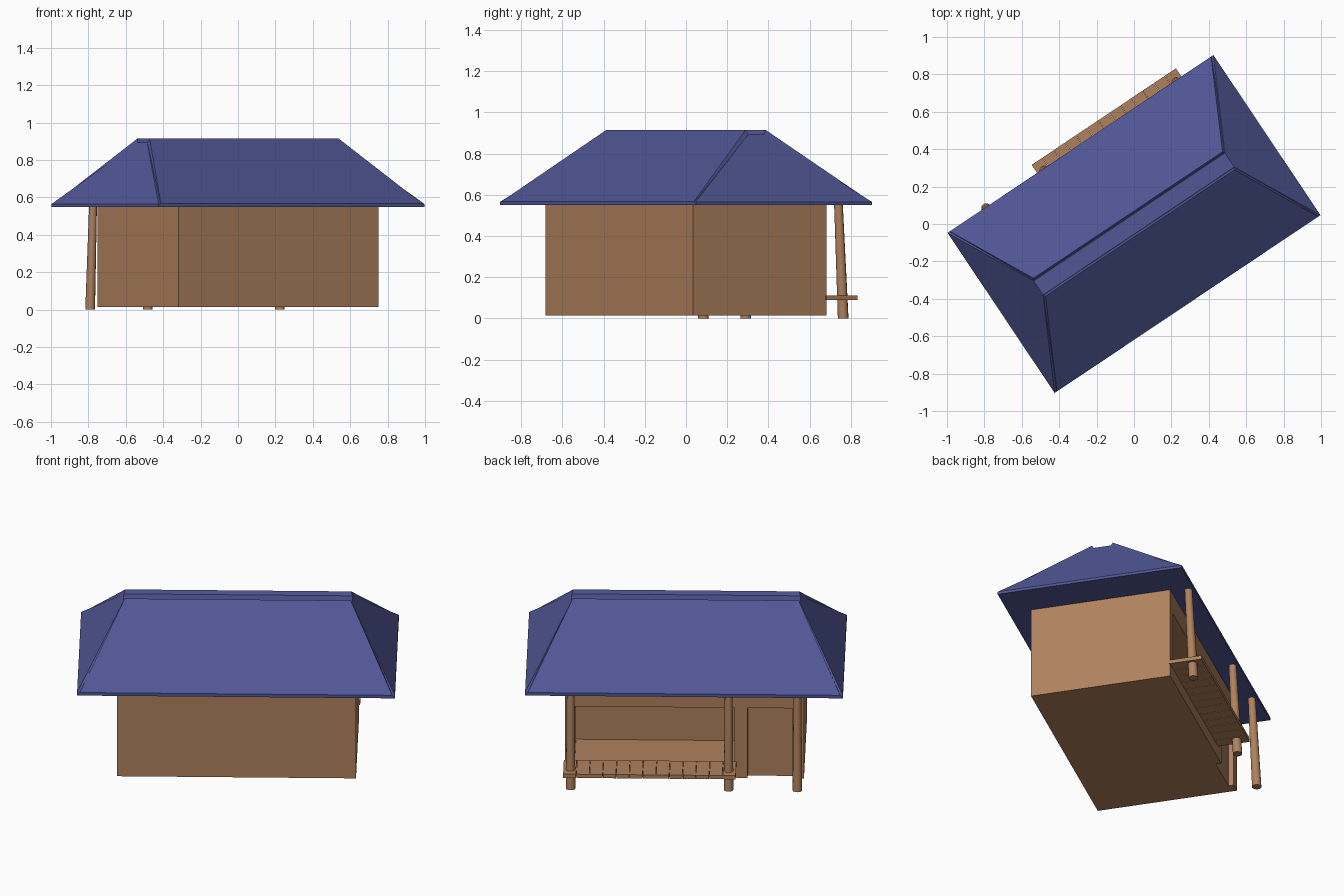
import bpy, bmesh, math
from mathutils import Matrix, Vector

if "Cube" in bpy.data.objects:
    bpy.data.objects.remove(bpy.data.objects["Cube"])

# The cottage is laid out along local u (long), v (porch side), then turned
TURN = Matrix.Rotation(math.atan2(0.95, 1.42), 4, 'Z')

def material(name, rgb):
    m = bpy.data.materials.new(name)
    m.diffuse_color = (*rgb, 1)
    m.use_nodes = True
    m.node_tree.nodes["Principled BSDF"].inputs["Base Color"].default_value = m.diffuse_color
    return m

WOOD = material("wood", (0.43, 0.22, 0.11))
BLUE = material("roof_blue", (0.08, 0.095, 0.30))

def finish(name, bm, mat):
    bmesh.ops.recalc_face_normals(bm, faces=bm.faces)
    bm.transform(TURN)
    me = bpy.data.meshes.new(name)
    bm.to_mesh(me)
    bm.free()
    ob = bpy.data.objects.new(name, me)
    bpy.context.collection.objects.link(ob)
    me.materials.append(mat)
    return ob

def loft(name, rings, mat):
    """Closed solid through rings of equal point count."""
    bm = bmesh.new()
    loops = [[bm.verts.new(p) for p in r] for r in rings]
    n = len(loops[0])
    for a, b in zip(loops, loops[1:]):
        for i in range(n):
            bm.faces.new((a[i], a[(i + 1) % n], b[(i + 1) % n], b[i]))
    bm.faces.new(loops[0])
    bm.faces.new(loops[-1])
    return finish(name, bm, mat)

def rect(u, v, z):
    return [(-u, -v, z), (u, -v, z), (u, v, z), (-u, v, z)]

def box(name, u, v, z, mat):
    base = [(u[0], v[0]), (u[1], v[0]), (u[1], v[1]), (u[0], v[1])]
    return loft(name, [[(*p, h) for p in base] for h in z], mat)

def post(name, u, foot, head, r0, r1, z1):
    def ring(v, r, z):
        return [(u + r * math.cos(k * math.tau / 12),
                 v + r * math.sin(k * math.tau / 12), z) for k in range(12)]
    ob = loft(name, [ring(foot, r0, 0), ring(head, r1, z1)], WOOD)
    bpy.ops.object.select_all(action='DESELECT')
    ob.select_set(True)
    bpy.context.view_layer.objects.active = ob
    bpy.ops.object.shade_smooth_by_angle(angle=math.radians(40))

# House body with porch alcove and shallow doorway cut into the back
body = box("house_body", (-0.643, 0.643), (-0.39, 0.39), (0.015, 0.56), WOOD)
cuts = [("alcove_cutter", (-0.27, 0.59), (0.10, 0.5), (0.10, 0.43)),
        ("door_cutter", (-0.58, -0.34), (0.36, 0.5), (-0.1, 0.43))]
for name, u, v, z in cuts:
    cutter = box(name, u, v, z, WOOD)
    cutter.hide_render = True
    cutter.hide_viewport = True
    mod = body.modifiers.new(name, 'BOOLEAN')
    mod.operation = 'DIFFERENCE'
    mod.solver = 'EXACT'
    mod.object = cutter

# Roof core: eave slab and hipped slopes with a narrow flat top
loft("roof_core", [rect(0.855, 0.515, 0.55), rect(0.855, 0.515, 0.565),
                   rect(0.615, 0.045, 0.895)], BLUE)

# Raised panels on the two long slopes
for s, name in ((1, "roof_panel_back"), (-1, "roof_panel_front")):
    low = [(-0.855, 0.515 * s, 0.55), (0.855, 0.515 * s, 0.55),
           (0.615, 0.045 * s, 0.89), (-0.615, 0.045 * s, 0.89)]
    high = [(-0.84, 0.515 * s, 0.568), (0.84, 0.515 * s, 0.568),
            (0.608, 0.058 * s, 0.915), (-0.608, 0.058 * s, 0.915)]
    loft(name, [low, high], BLUE)

# Porch deck planks
count, start, end = 13, -0.28, 0.65
step = (end - start) / count
for i in range(count):
    a = start + i * step
    box(f"deck_plank_{i + 1}", (a + 0.001, a + step - 0.001),
        (0.385, 0.567), (0.088, 0.11), WOOD)

# Slightly leaning, tapered porch posts
for i, u in enumerate((0.61, -0.24, -0.61)):
    post(f"porch_post_{i + 1}", u, 0.51, 0.482, 0.026, 0.021, 0.56)
